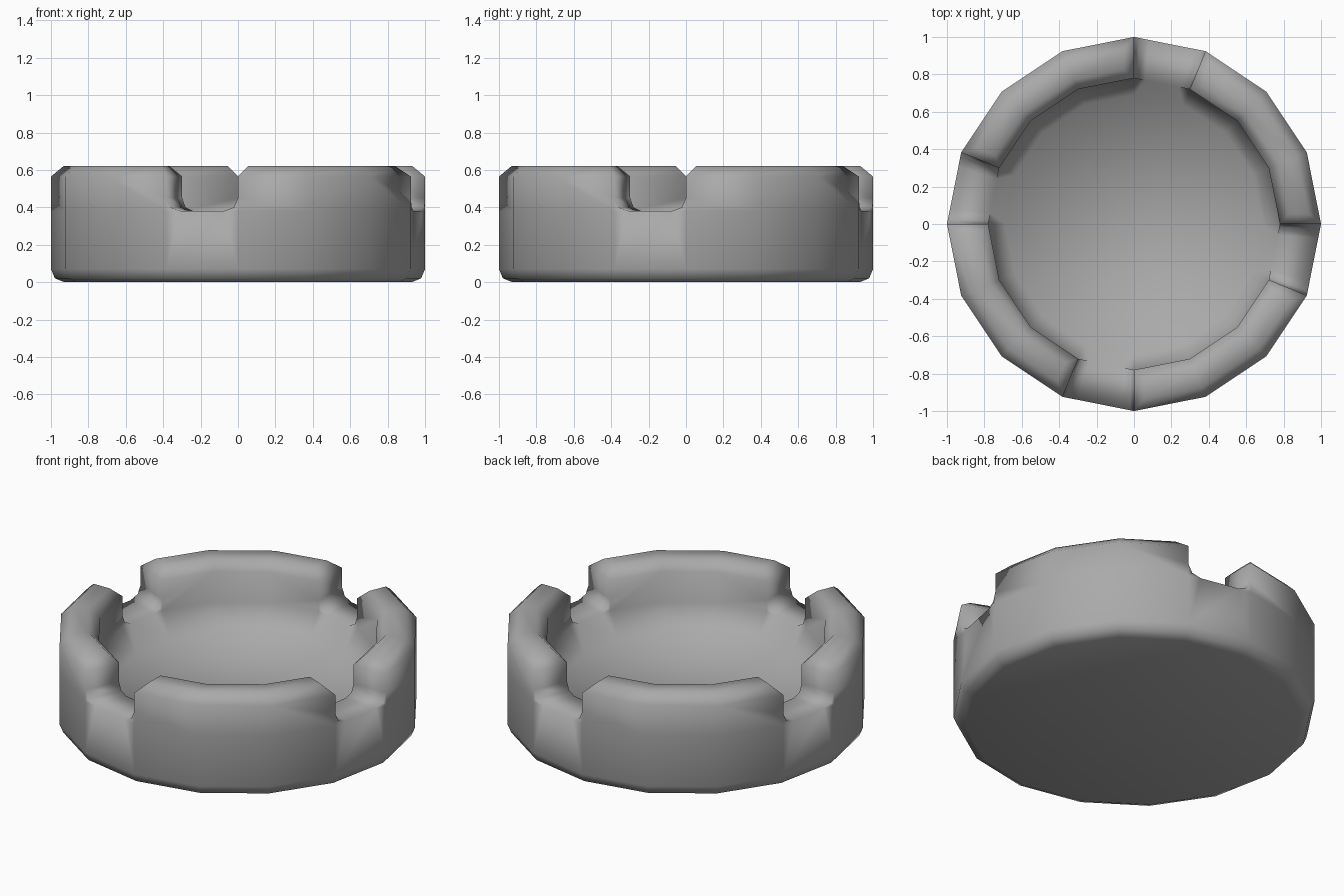
import bpy
import bmesh
import math
from mathutils import Vector

cube = bpy.data.objects.get("Cube")
if cube:
    bpy.data.objects.remove(cube, do_unlink=True)

SIDES = 16
OUTER, INNER, BASIN = 1.0, 0.78, 0.69
FLOOR, BED, TOP = 0.24, 0.38, 0.62
# Rounded corner of a notch: fraction along the side, height
FILLET = [(0, 0.45), (0.06, 0.4), (0.2, BED)]
FILLET_END = [(1 - t, z) for t, z in reversed(FILLET)]

bm = bmesh.new()


def point(side, t, radius, z):
    """Point at fraction t along one straight side of the ring."""
    a, b = (Vector((radius * math.cos(k * math.tau / SIDES),
                    radius * math.sin(k * math.tau / SIDES), z))
            for k in (side, side + 1))
    return a.lerp(b, t)


def face(points):
    bm.faces.new([bm.verts.new(p) for p in points])


def wall(side, radius, outline):
    face([point(side, t, radius, z) for t, z in outline])


def skirt(side, bed, radius, low_radius, low):
    """Faces from the notch bed level down to a lower ring."""
    tops = [point(side, t, radius, z) for t, z in bed]
    a, b = (point(side, t, low_radius, low) for t in (0, 1))
    if len(tops) == 4:
        face([a, tops[0], tops[1]])
        face([b, tops[2], tops[3]])
        tops = tops[1:3]
    face([a, *tops, b])


def is_notch(side):
    return side % 4 == 3


# Underside and basin floor
face([point(k, 0, OUTER, 0) for k in range(SIDES)])
face([point(k, 0, BASIN, FLOOR) for k in range(SIDES)])

for side in range(SIDES):
    if is_notch(side):
        rim = FILLET + FILLET_END
        bed = [(0, BED), FILLET[-1], FILLET_END[0], (1, BED)]
        # Rounded corners at both mouths of the notch
        for radius in (OUTER, INNER):
            wall(side, radius, [(0, BED)] + FILLET)
            wall(side, radius, [(1, BED)] + FILLET_END)
    else:
        # Rim block, sharing the notch corner points on its ends
        rim = [(0, TOP), (1, TOP)]
        if is_notch(side - 1):
            rim.insert(0, FILLET[0])
        if is_notch(side + 1):
            rim.append(FILLET_END[-1])
        bed = [(0, BED), (1, BED)]
        for radius in (OUTER, INNER):
            wall(side, radius, [(0, BED)] + rim + [(1, BED)])
    # Lower outer wall and the slope into the basin
    skirt(side, bed, OUTER, OUTER, 0)
    skirt(side, bed, INNER, BASIN, FLOOR)
    # Surfaces crossing the rim: notch bed, block top and block ends
    for (t0, z0), (t1, z1) in zip(rim, rim[1:]):
        face([point(side, t0, OUTER, z0), point(side, t1, OUTER, z1),
              point(side, t1, INNER, z1), point(side, t0, INNER, z0)])

bmesh.ops.remove_doubles(bm, verts=bm.verts, dist=0.0005)
bmesh.ops.recalc_face_normals(bm, faces=bm.faces)


def bevel_level(z, offset, segments):
    """Round the edges lying at one height."""
    edges = [e for e in bm.edges
             if all(abs(v.co.z - z) < 0.001 for v in e.verts)
             and e.calc_face_angle(0) > 0.5]
    bmesh.ops.bevel(bm, geom=edges, offset=offset, offset_type='OFFSET',
                    segments=segments, profile=0.5, affect='EDGES',
                    clamp_overlap=False)


bevel_level(TOP, 0.055, 1)
bevel_level(0, 0.07, 2)

# Soft shading all over
for f in bm.faces:
    f.smooth = True

mesh = bpy.data.meshes.new("notched_round_tray")
bm.to_mesh(mesh)
bm.free()

# Material
grey = bpy.data.materials.new("plain_grey")
grey.use_nodes = True
color = (0.4, 0.4, 0.4, 1)
grey.diffuse_color = color
grey.node_tree.nodes["Principled BSDF"].inputs["Base Color"].default_value = color
mesh.materials.append(grey)

tray = bpy.data.objects.new("notched_round_tray", mesh)
bpy.context.collection.objects.link(tray)
